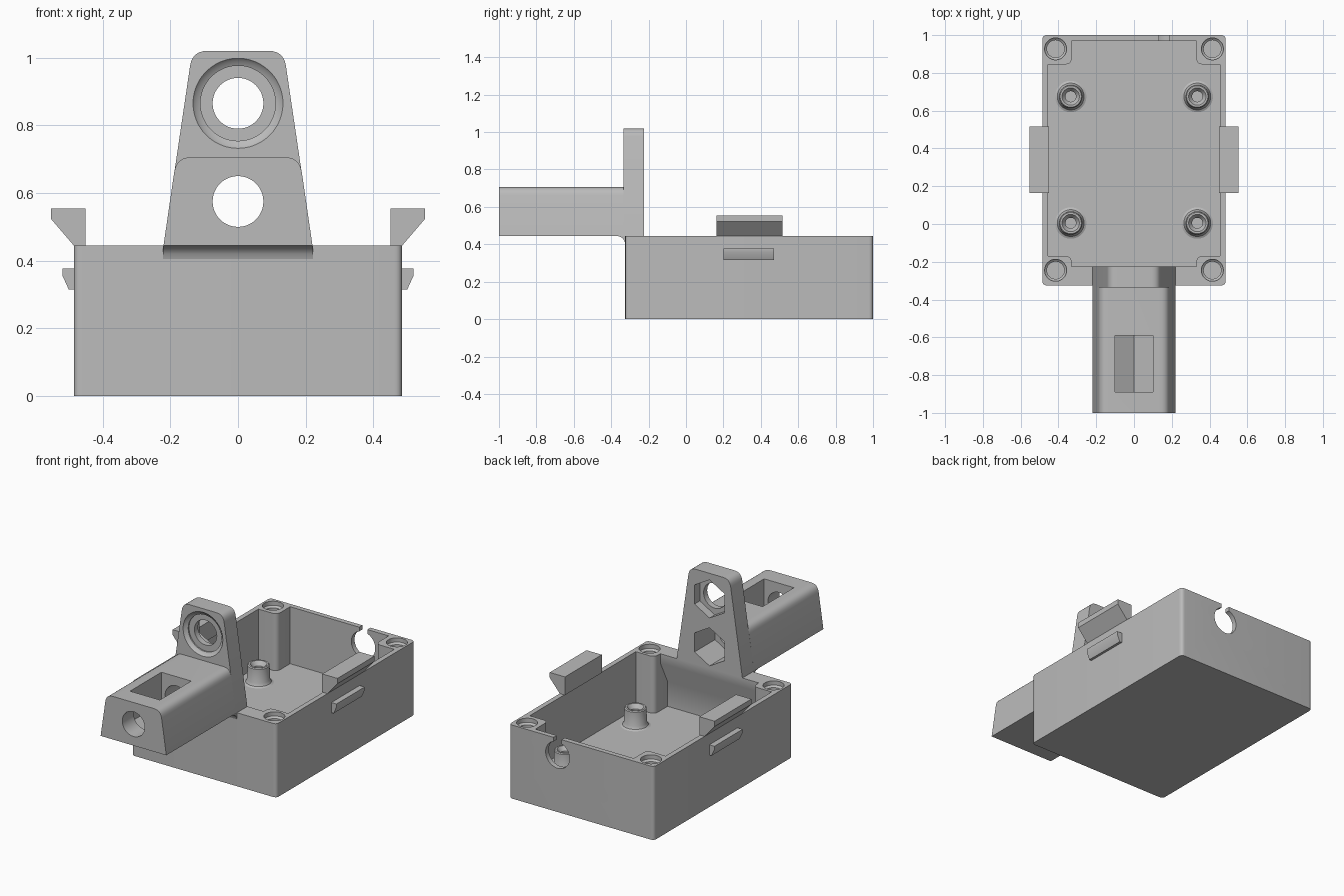
import bpy, bmesh, math
from mathutils import Matrix, Vector

cube = bpy.data.objects.get("Cube")
if cube:
    bpy.data.objects.remove(cube)

grey = bpy.data.materials.new("light grey plastic")
grey.use_nodes = True
COLOUR = (0.5, 0.5, 0.5, 1)
grey.diffuse_color = COLOUR
grey.node_tree.nodes["Principled BSDF"].inputs["Base Color"].default_value = COLOUR


def finish(name, bm):
    bmesh.ops.recalc_face_normals(bm, faces=bm.faces)
    mesh = bpy.data.meshes.new(name)
    bm.to_mesh(mesh)
    bm.free()
    mesh.materials.append(grey)
    obj = bpy.data.objects.new(name, mesh)
    bpy.context.collection.objects.link(obj)
    return obj


def prism(name, pts, axis, a, b):
    """Extrude a 2D profile along an axis from a to b."""
    place = {"X": lambda p, h: (h, p[0], p[1]),
             "Y": lambda p, h: (p[0], h, p[1]),
             "Z": lambda p, h: (p[0], p[1], h)}[axis]
    bm = bmesh.new()
    low = [bm.verts.new(place(p, a)) for p in pts]
    high = [bm.verts.new(place(p, b)) for p in pts]
    bm.faces.new(low)
    bm.faces.new(high)
    for i in range(len(pts)):
        j = (i + 1) % len(pts)
        bm.faces.new((low[i], low[j], high[j], high[i]))
    return finish(name, bm)


def lathe(name, profile, centre, axis="Z"):
    """Revolve (radius, height) points about an axis."""
    bm = bmesh.new()
    verts = [bm.verts.new((r, 0, h)) for r, h in profile]
    edges = [bm.edges.new(pair) for pair in zip(verts, verts[1:])]
    bmesh.ops.spin(bm, geom=verts + edges, cent=(0, 0, 0), axis=(0, 0, 1),
                   angle=math.tau, steps=48)
    bmesh.ops.remove_doubles(bm, verts=bm.verts, dist=1e-5)
    turn = Matrix.Rotation(-math.pi / 2, 4, "X") if axis == "Y" else Matrix()
    bm.transform(Matrix.Translation(centre) @ turn)
    return finish(name, bm)


def rounded(pts, sizes):
    """Round each corner of a polygon by its given size."""
    out, n = [], len(pts)
    for i, size in enumerate(sizes):
        p = Vector(pts[i])
        if not size:
            out.append(p)
            continue
        a = p + (Vector(pts[i - 1]) - p).normalized() * size
        b = p + (Vector(pts[(i + 1) % n]) - p).normalized() * size
        for k in range(7):
            t = k / 6
            out.append(a * (1 - t) ** 2 + p * 2 * t * (1 - t) + b * t * t)
    return out


def rect(x0, x1, y0, y1):
    return [(x0, y0), (x1, y0), (x1, y1), (x0, y1)]


def cut(obj, cutter, keep=False):
    mod = obj.modifiers.new("cut", "BOOLEAN")
    mod.operation, mod.solver, mod.object = "DIFFERENCE", "EXACT", cutter
    graph = bpy.context.evaluated_depsgraph_get()
    mesh = bpy.data.meshes.new_from_object(obj.evaluated_get(graph))
    obj.modifiers.clear()
    obj.data = mesh
    if not keep:
        bpy.data.objects.remove(cutter)


def cylinder(name, radius, a, b, x, z):
    return lathe(name, [(0, a), (radius, a), (radius, b), (0, b)], (x, 0, z), "Y")


FLOOR, TOP = 0.1, 0.445
parts = []

# Tray: rounded block, hollowed while leaving corner bosses and a front ledge
tray = prism("tray", rounded(rect(-0.485, 0.485, -0.325, 1), [0.025] * 4), "Z", 0, TOP)
cavity = prism("cavity", [(-0.225, 0.6), (-0.225, 0.39), (-0.295, 0.25),
                          (-0.295, FLOOR), (0.97, FLOOR), (0.97, 0.6)], "X", -0.455, 0.455)
for sx in (-1, 1):
    for y0, y1 in ((-0.6, -0.17), (0.845, 1.2)):
        xs = sorted((sx * 0.33, sx * 0.6))
        cut(cavity, prism("boss", rounded(rect(*xs, y0, y1), [0.035] * 4), "Z", -0.5, 0.9))
cut(tray, cavity)

# Screw holes in the corner bosses
for x in (-0.415, 0.415):
    for y in (-0.245, 0.927):
        cut(tray, lathe("screw_hole", [(0, 0.2), (0.046, 0.2), (0.046, 0.41), (0.058, 0.42),
                                       (0.058, 0.5), (0, 0.5)], (x, y, 0)))

# Cable opening in the back wall
cut(tray, cylinder("cable_hole", 0.08, 0.9, 1.1, 0.16, 0.345))
cut(tray, prism("cable_slot", rect(0.133, 0.187, 0.35, 0.6), "Y", 0.9, 1.1))
parts.append(tray)

# Standoffs with flared feet and countersunk holes
for x in (-0.335, 0.335):
    for y in (0.005, 0.675):
        parts.append(lathe("standoff", [
            (0, FLOOR - 0.01), (0.083, FLOOR - 0.01), (0.083, FLOOR), (0.071, 0.106),
            (0.063, 0.122), (0.061, 0.205), (0.056, 0.21), (0.046, 0.21),
            (0.028, 0.185), (0.028, 0.11), (0, 0.11)], (x, y, 0)))

# Side clips and small catches, mirrored
for s in (-1, 1):
    hook = [(0.455, TOP - 0.005), (0.455, TOP), (0.45, TOP), (0.45, 0.555), (0.552, 0.555),
            (0.552, 0.523), (0.485, TOP), (0.485, TOP - 0.005)]
    catch = [(0.48, 0.315), (0.5, 0.315), (0.519, 0.357), (0.519, 0.377), (0.48, 0.377)]
    parts.append(prism("side_clip", [(s * x, z) for x, z in hook], "Y", 0.163, 0.515))
    parts.append(prism("side_catch", [(s * x, z) for x, z in catch], "Y", 0.2, 0.47))

# Upright bracket plate and hollow arm
plate = prism("bracket_plate", rounded([(-0.22, TOP), (0.22, TOP), (0.135, 1.02), (-0.135, 1.02)],
                                       [0, 0, 0.045, 0.045]), "Y", -0.335, -0.225)
arm = prism("bracket_arm", rounded([(-0.22, TOP), (0.22, TOP), (0.182, 0.706), (-0.182, 0.706)],
                                   [0, 0, 0.045, 0.045]), "Y", -1, -0.335)
LOWER, UPPER = 0.575, 0.865


def hexagon(z):
    return [(0.1155 * math.sin(k * math.pi / 3), z + 0.1155 * math.cos(k * math.pi / 3))
            for k in range(6)]


# Bolt holes and hexagonal nut pockets
lower_hole = cylinder("lower_hole", 0.075, -1.1, -0.1, 0, LOWER)
lower_hex = prism("lower_hex", hexagon(LOWER), "Y", -0.42, -0.1)
for cutter in (lower_hole, lower_hex):
    cut(arm, cutter, keep=True)
    cut(plate, cutter)
cut(plate, prism("upper_hex", hexagon(UPPER), "Y", -0.275, -0.1))
cut(plate, lathe("upper_hole", [(0, -0.4), (0.133, -0.4), (0.133, -0.335), (0.125, -0.325),
                                (0.111, -0.318), (0.111, -0.31), (0.075, -0.31),
                                (0.075, -0.2), (0, -0.2)], (0, 0, UPPER), "Y"))

# Nut slot opening on top of the arm, with a V floor
side, tip = 0.0577, 0.1155
cut(arm, prism("nut_slot", [(-0.1, 0.8), (-0.1, LOWER - side), (0, LOWER - tip),
                            (0.1, LOWER - side), (0.1, 0.8)], "Y", -0.89, -0.59))
parts += [plate, arm]

# Concave fillet joining the arm to the tray front
parts.append(prism("arm_fillet", [(-0.325, TOP), (-0.325, 0.405), (-0.33, 0.42), (-0.34, 0.434),
                                  (-0.355, 0.442), (-0.375, TOP)], "X", -0.221, 0.221))

# Smooth round surfaces, keep edges crisp
bpy.ops.object.select_all(action="DESELECT")
for obj in parts:
    obj.select_set(True)
bpy.context.view_layer.objects.active = tray
bpy.ops.object.shade_smooth_by_angle(angle=math.radians(30))
